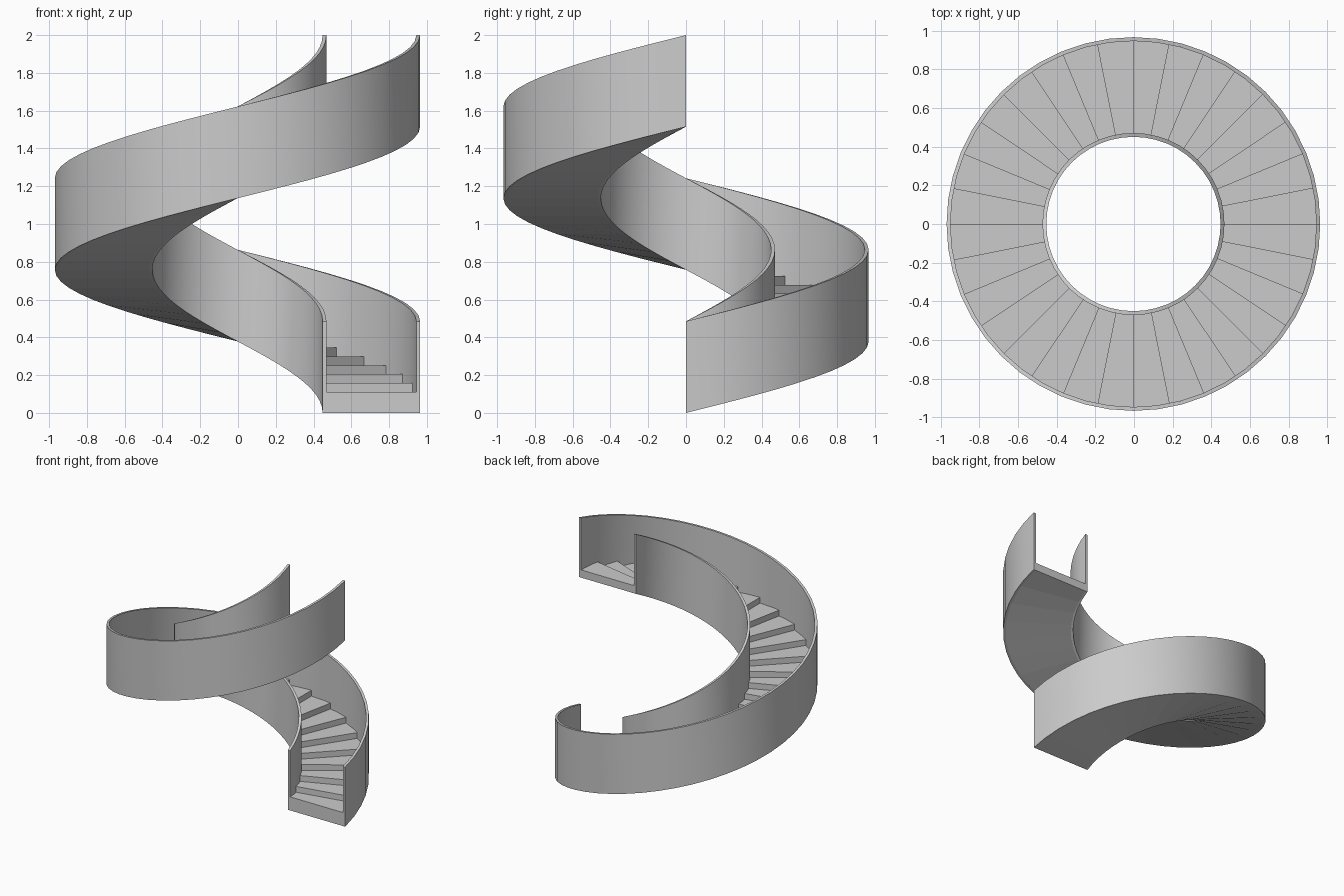
import bpy, bmesh
from math import cos, sin, tau, radians

if "Cube" in bpy.data.objects:
    bpy.data.objects.remove(bpy.data.objects["Cube"])

STEPS, WALL_SEGS = 32, 48
RISE = 1.515            # climb over one full turn
WALL_H = 0.485          # height of the side walls
FIRST_TREAD = 0.11      # top of the lowest tread
CENTRE_X = -0.003


def point(r, t, z):
    """Point at radius r, turn fraction t, height z."""
    return (r * cos(tau * t), r * sin(tau * t), z)


def make_object(name, bm, smooth=False):
    bmesh.ops.remove_doubles(bm, verts=bm.verts, dist=1e-5)
    bmesh.ops.recalc_face_normals(bm, faces=bm.faces)
    me = bpy.data.meshes.new(name)
    bm.to_mesh(me)
    bm.free()
    ob = bpy.data.objects.new(name, me)
    ob.location.x = CENTRE_X
    bpy.context.collection.objects.link(ob)
    if smooth:
        bpy.ops.object.select_all(action='DESELECT')
        ob.select_set(True)
        bpy.context.view_layer.objects.active = ob
        bpy.ops.object.shade_smooth_by_angle(angle=radians(30))
    return ob


def helical_wall(name, r0, r1):
    """Rectangular section swept along one turn of a helix."""
    bm = bmesh.new()
    rings = []
    for i in range(WALL_SEGS + 1):
        t = i / WALL_SEGS
        z = RISE * t
        section = [(r0, z), (r1, z), (r1, z + WALL_H), (r0, z + WALL_H)]
        rings.append([bm.verts.new(point(r, t, h)) for r, h in section])
    for a, b in zip(rings, rings[1:]):
        for j in range(4):
            k = (j + 1) % 4
            bm.faces.new((a[j], a[k], b[k], b[j]))
    bm.faces.new(rings[0])
    bm.faces.new(rings[-1])
    return make_object(name, bm, smooth=True)


def stair_flight(name, r0, r1):
    """Stepped top with a continuous sloping underside."""
    bm = bmesh.new()

    def face(*pts):
        bm.faces.new([bm.verts.new(point(*p)) for p in pts])

    step = RISE / STEPS
    for k in range(STEPS):
        a, b = k / STEPS, (k + 1) / STEPS
        za, zb = k * step, (k + 1) * step
        top = FIRST_TREAD + k * step
        low = top - step if k else 0.0
        # tread, riser, underside
        face((r0, a, top), (r1, a, top), (r1, b, top), (r0, b, top))
        face((r0, a, low), (r1, a, low), (r1, a, top), (r0, a, top))
        face((r0, a, za), (r1, a, za), (r1, b, zb), (r0, b, zb))
        # sides tucked into the walls
        for r in (r0, r1):
            if k:
                face((r, a, za), (r, b, zb), (r, b, top), (r, a, top), (r, a, low))
            else:
                face((r, a, za), (r, b, zb), (r, b, top), (r, a, top))
    # upper end face
    face((r0, 1, RISE), (r1, 1, RISE), (r1, 1, top), (r0, 1, top))
    return make_object(name, bm)


helical_wall("outer_wall", 0.947, 0.967)
helical_wall("inner_wall", 0.451, 0.471)
stair_flight("stair_flight", 0.466, 0.951)
